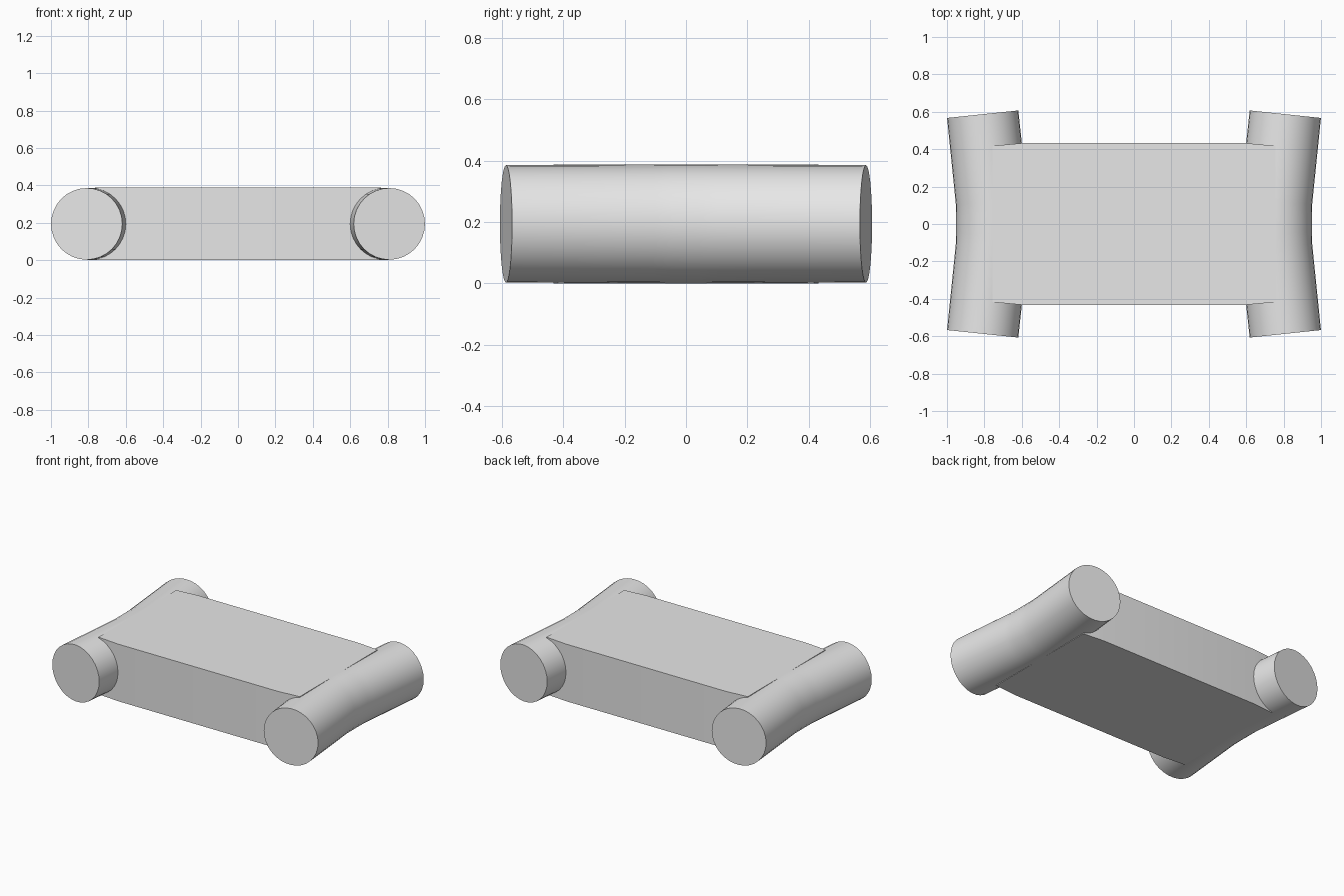
import bpy
import bmesh
import math

cube = bpy.data.objects.get("Cube")
if cube:
    bpy.data.objects.remove(cube, do_unlink=True)

# Single plain grey
grey = bpy.data.materials.new("plain_grey")
grey.use_nodes = True
colour = (0.8, 0.8, 0.8, 1)
grey.diffuse_color = colour
grey.node_tree.nodes["Principled BSDF"].inputs["Base Color"].default_value = colour

MID_Z = 0.194
SIDES = 32


def finish(name, bm):
    bmesh.ops.recalc_face_normals(bm, faces=bm.faces)
    mesh = bpy.data.meshes.new(name)
    bm.to_mesh(mesh)
    bm.free()
    mesh.materials.append(grey)
    obj = bpy.data.objects.new(name, mesh)
    bpy.context.collection.objects.link(obj)
    bpy.ops.object.select_all(action="DESELECT")
    obj.select_set(True)
    bpy.context.view_layer.objects.active = obj
    bpy.ops.object.shade_smooth_by_angle(angle=math.radians(30))
    return obj


# Bent side rollers: stations are (x, y, lean in degrees, radius)
HALF = [(0.757, 0, 0, 0.194), (0.757, 0.05, 2, 0.194),
        (0.76, 0.12, 5, 0.193), (0.809, 0.587, 6, 0.1915)]
STATIONS = [(x, -y, -a, r) for x, y, a, r in HALF[:0:-1]] + HALF


def roller(name, side):
    bm = bmesh.new()
    rings = []
    for x, y, lean, r in STATIONS:
        a = math.radians(lean)
        ring = []
        for i in range(SIDES):
            t = math.tau * i / SIDES
            out = r * math.cos(t)
            ring.append(bm.verts.new((side * (x + out * math.cos(a)),
                                      y - out * math.sin(a),
                                      MID_Z + r * math.sin(t))))
        rings.append(ring)
    for a, b in zip(rings, rings[1:]):
        for i in range(SIDES):
            j = (i + 1) % SIDES
            bm.faces.new((a[i], a[j], b[j], b[i]))
    bm.faces.new(rings[0])
    bm.faces.new(rings[-1])
    finish(name, bm)


roller("left_roller", 1)
roller("right_roller", -1)

# Flat slab between the rollers, narrowing slightly inside them
corner = [(0.757, 0.418), (0.6, 0.432)]
outline = corner + [(-x, y) for x, y in corner[::-1]]
outline += [(-x, -y) for x, y in outline]
bm = bmesh.new()
base = bm.faces.new([bm.verts.new((x, y, 0)) for x, y in outline])
top = bmesh.ops.extrude_face_region(bm, geom=[base])["geom"]
for v in top:
    if isinstance(v, bmesh.types.BMVert):
        v.co.z = 2 * MID_Z
finish("centre_slab", bm)
